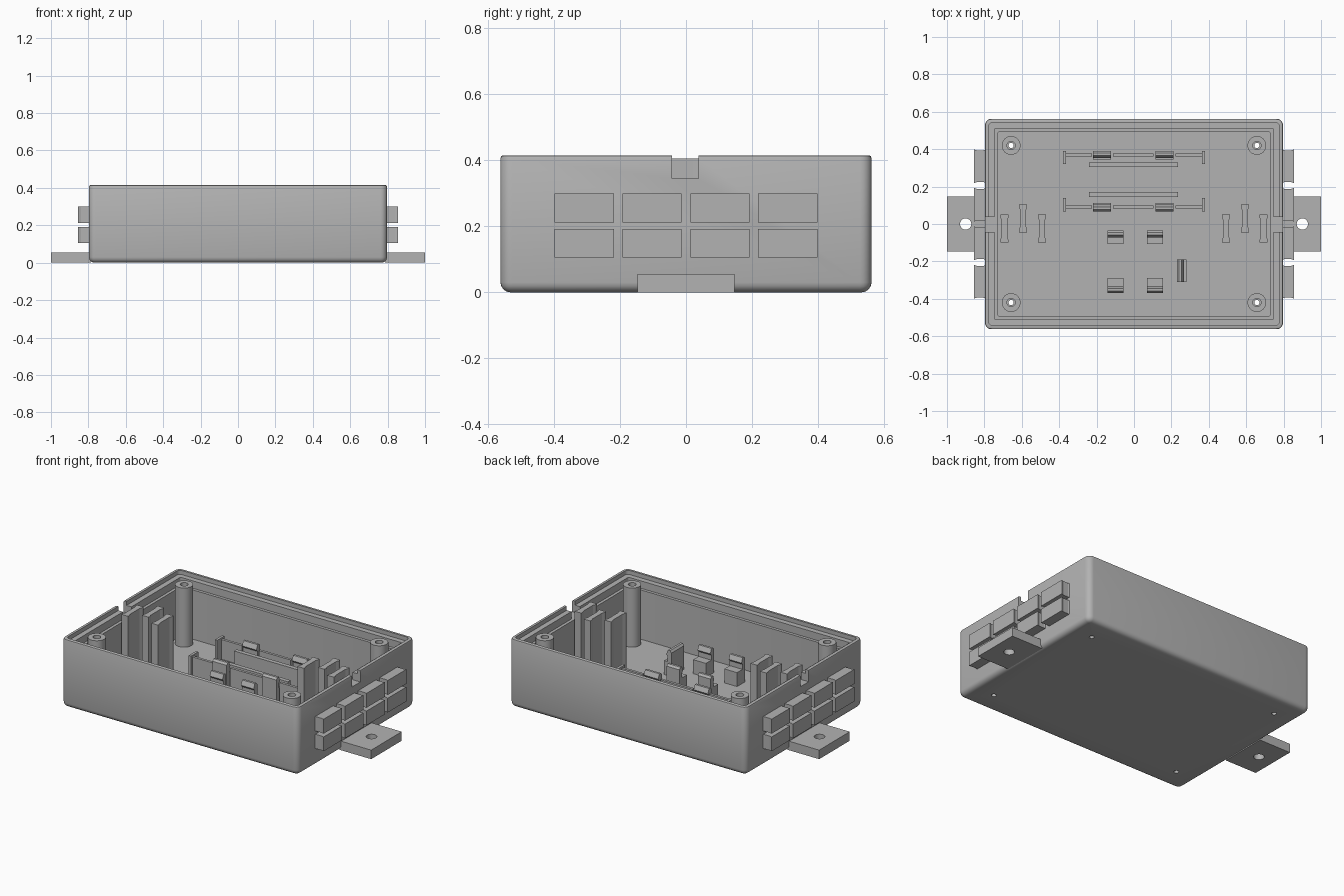
import bpy, bmesh, math
from mathutils import Matrix

if "Cube" in bpy.data.objects:
    bpy.data.objects.remove(bpy.data.objects["Cube"])

grey = bpy.data.materials.new("plain_grey")
COL = (0.45, 0.45, 0.45, 1)
grey.diffuse_color = COL
grey.use_nodes = True
grey.node_tree.nodes["Principled BSDF"].inputs["Base Color"].default_value = COL

FLOOR = 0.045
SINK = 0.03


def finish(bm, name):
    bmesh.ops.recalc_face_normals(bm, faces=bm.faces)
    me = bpy.data.meshes.new(name)
    bm.to_mesh(me)
    bm.free()
    me.materials.append(grey)
    ob = bpy.data.objects.new(name, me)
    bpy.context.collection.objects.link(ob)
    return ob


def box(name, x0, x1, y0, y1, z0, z1, corner=0.0, segs=3):
    """Box from its limits, with optional rounded upright edges."""
    bm = bmesh.new()
    m = Matrix.Translation(((x0 + x1) / 2, (y0 + y1) / 2, (z0 + z1) / 2))
    bmesh.ops.create_cube(bm, size=1, matrix=m @ Matrix.Diagonal((x1 - x0, y1 - y0, z1 - z0, 1)))
    if corner:
        edges = [e for e in bm.edges if abs(e.verts[0].co.z - e.verts[1].co.z) > 0.001]
        bmesh.ops.bevel(bm, geom=edges, offset=corner, segments=segs, profile=0.5, affect='EDGES')
    return finish(bm, name)


def rod(name, x, y, r, z0, z1, n=32):
    bm = bmesh.new()
    bmesh.ops.create_cone(bm, cap_ends=True, segments=n, radius1=r, radius2=r, depth=z1 - z0,
                          matrix=Matrix.Translation((x, y, (z0 + z1) / 2)))
    return finish(bm, name)


def prism(name, pts, lo, hi, matrix=Matrix()):
    """Extrude a 2D outline along local z from lo to hi."""
    bm = bmesh.new()
    face = bm.faces.new([bm.verts.new((a, b, lo)) for a, b in pts])
    top = bmesh.ops.extrude_face_region(bm, geom=[face])["geom"]
    bmesh.ops.translate(bm, vec=(0, 0, hi - lo), verts=[v for v in top if isinstance(v, bmesh.types.BMVert)])
    bm.transform(matrix)
    return finish(bm, name)


def activate(ob):
    bpy.ops.object.select_all(action='DESELECT')
    ob.select_set(True)
    bpy.context.view_layer.objects.active = ob


def cut(ob, cutters):
    activate(ob)
    for c in cutters:
        mod = ob.modifiers.new("cut", 'BOOLEAN')
        mod.operation = 'DIFFERENCE'
        mod.solver = 'EXACT'
        mod.object = c
        bpy.ops.object.modifier_apply(modifier=mod.name)


def discard(cutters):
    for c in cutters:
        bpy.data.objects.remove(c)


def smooth(ob):
    activate(ob)
    bpy.ops.object.shade_smooth_by_angle(angle=math.radians(35))


# Case shell: rounded block, softened bottom and top rim
HX, HY, HZ = 0.797, 0.5625, 0.415
case = box("case", -HX, HX, -HY, HY, 0, HZ, 0.035, 5)
bm = bmesh.new()
bm.from_mesh(case.data)
for z, size, segs in ((0, 0.03, 4), (HZ, 0.008, 2)):
    ring = [e for e in bm.edges if all(abs(v.co.z - z) < 0.001 for v in e.verts)]
    bmesh.ops.bevel(bm, geom=ring, offset=size, segments=segs, profile=0.5, affect='EDGES')
bm.to_mesh(case.data)
bm.free()

# Stepped cavity and cable notches
cutters = []
for inset, z in ((0.02, 0.39), (0.052, 0.345), (0.07, FLOOR)):
    cutters.append(box("cavity", -HX + inset, HX - inset, -HY + inset, HY - inset, z, 0.6,
                       0.02 if inset < 0.05 else 0.005))
for s in (-1, 1):
    a, b = sorted((s * 0.70, s * 0.9))
    cutters.append(box("notch", a, b, -0.042, 0.038, 0.345, 0.6))
cut(case, cutters)
discard(cutters)

# Screw posts with holes running through the floor
for sx in (-1, 1):
    for sy in (-1, 1):
        x, y = sx * 0.657, sy * 0.42
        post = rod("screw_post", x, y, 0.05, SINK, 0.405)
        holes = [rod("hole", x, y, 0.014, -0.1, 0.1, 20), rod("hole", x, y, 0.022, 0.08, 0.6, 24)]
        cut(post, holes)
        cut(case, holes[:1])
        discard(holes)
        smooth(post)
smooth(case)

for s in (-1, 1):
    # Mounting ears
    a, b = sorted((s * 0.785, s * 1.0))
    ear = box("mounting_ear", a, b, -0.147, 0.147, 0, 0.055)
    hole = [rod("hole", s * 0.9, 0, 0.03, -0.1, 0.2)]
    cut(ear, hole)
    discard(hole)
    smooth(ear)
    # Side grip blocks, slightly flared at the outer end
    for i in range(4):
        y = -0.309 + i * 0.206
        outline = [(s * 0.785, 0.09), (s * 0.805, 0.085), (s * 0.84, 0.085), (s * 0.855, 0.09)]
        outline = [(p, y + q) for p, q in outline] + [(p, y - q) for p, q in reversed(outline)]
        for z0, z1 in ((0.105, 0.192), (0.212, 0.3)):
            prism("grip_block", outline, z0, z1)
    # Staggered cable clamps, narrowed in the middle
    for x, y in ((0.693, -0.025), (0.593, 0.03), (0.492, -0.025)):
        half = [(0.022, -0.075), (0.022, -0.06), (0.016, -0.045),
                (0.016, 0.045), (0.022, 0.06), (0.022, 0.075)]
        outline = half + [(-p, q) for p, q in reversed(half)]
        prism("cable_clamp", outline, SINK, 0.405, Matrix.Translation((s * x, y, 0)))


def clip(name, x, y, turn, width, depth):
    """Hooked snap: starts at (x, y), hook pointing along the turned local x."""
    pts = [(0, SINK), (0, 0.188), (0.01, 0.2), (0.024, 0.2), (0.036, 0.172), (0.026, 0.16)]
    pts += [(0.026, 0.13), (depth, 0.13), (depth, SINK)]
    m = Matrix.Translation((x, y, 0)) @ Matrix.Rotation(math.radians(turn), 4, 'Z')
    prism(name, pts, -width / 2, width / 2, m @ Matrix.Rotation(math.radians(90), 4, 'X'))


# Board clips
for x in (-0.098, 0.112):
    clip("board_clip", x, -0.035, -90, 0.086, 0.072)
    clip("board_clip", x, -0.368, 90, 0.086, 0.078)
clip("board_side_clip", 0.23, -0.25, 0, 0.122, 0.05)

# Module holder: snaps, broken walls, corner returns and support rails
T = 0.016
for y, turn, inward in ((0.39, -90, -1), (0.068, 90, 1)):
    for x in (-0.172, 0.163):
        clip("holder_snap", x, y, turn, 0.096, 0.045)
    wall = y + inward * 0.014
    y0, y1 = sorted((wall, wall + inward * T))
    for x0, x1 in ((-0.38, -0.225), (-0.112, 0.103), (0.222, 0.38)):
        box("holder_wall", x0, x1, y0, y1, SINK, 0.17)
    c0, c1 = sorted((y, y + inward * 0.07))
    for x0 in (-0.38, 0.38 - T):
        box("holder_corner", x0, x0 + T, c0, c1, SINK, 0.18)
for y in (0.157, 0.317):
    box("support_rail", -0.24, 0.236, y - 0.013, y + 0.013, SINK, 0.155)
box("holder_base", -0.38, 0.38, 0.065, 0.39, SINK, FLOOR + 0.005)
